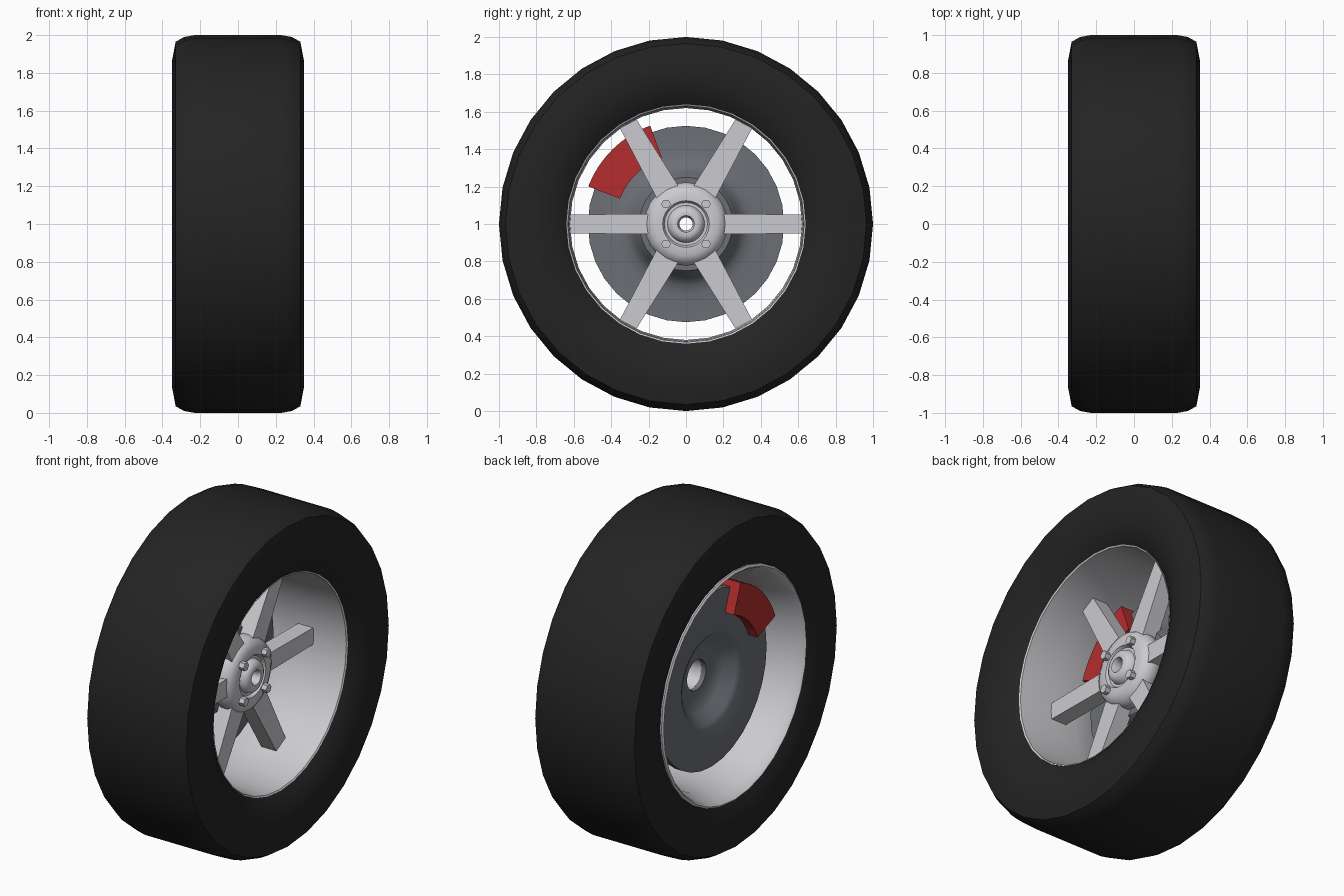
import bpy, bmesh, math
from mathutils import Matrix, Vector

cube = bpy.data.objects.get("Cube")
if cube:
    bpy.data.objects.remove(cube, do_unlink=True)


def material(name, rgb, rough=0.5):
    m = bpy.data.materials.new(name)
    m.use_nodes = True
    m.diffuse_color = (*rgb, 1)
    node = m.node_tree.nodes["Principled BSDF"]
    node.inputs["Base Color"].default_value = (*rgb, 1)
    node.inputs["Roughness"].default_value = rough
    return m


RUBBER = material("black rubber", (0.017, 0.017, 0.017), 0.8)
ALLOY = material("light alloy", (0.6, 0.6, 0.63))
STEEL = material("grey steel", (0.15, 0.16, 0.18))
RED = material("red paint", (0.46, 0.026, 0.028))


def finish(name, bm, mat, smooth=None):
    """Turn a bmesh into an object at axle height."""
    bmesh.ops.recalc_face_normals(bm, faces=bm.faces)
    mesh = bpy.data.meshes.new(name)
    bm.to_mesh(mesh)
    bm.free()
    mesh.materials.append(mat)
    obj = bpy.data.objects.new(name, mesh)
    bpy.context.collection.objects.link(obj)
    obj.location.z = 1
    if smooth:
        bpy.ops.object.select_all(action='DESELECT')
        bpy.context.view_layer.objects.active = obj
        obj.select_set(True)
        bpy.ops.object.shade_smooth_by_angle(angle=math.radians(smooth))
    return obj


def lathe(name, profile, mat, sides=32, smooth=50):
    """Revolve a closed (radius, x) outline round the axle."""
    bm = bmesh.new()
    rings = []
    for i in range(sides):
        a = math.tau * i / sides
        rings.append([bm.verts.new((x, r * math.cos(a), r * math.sin(a)))
                      for r, x in profile])
    n = len(profile)
    for i, ring in enumerate(rings):
        nxt = rings[(i + 1) % sides]
        for j in range(n):
            k = (j + 1) % n
            bm.faces.new((ring[j], ring[k], nxt[k], nxt[j]))
    return finish(name, bm, mat, smooth)


# Tyre with rounded shoulders, closed on the inside
lathe("tyre", [(0.64, 0.28), (0.68, 0.31), (0.76, 0.34), (0.86, 0.35),
               (0.965, 0.33), (0.99, 0.285), (1.0, 0.23),
               (1.0, -0.23), (0.99, -0.285), (0.965, -0.33), (0.86, -0.35),
               (0.76, -0.34), (0.69, -0.31), (0.69, -0.26), (0.66, -0.2),
               (0.65, 0.2)], RUBBER)

# Rim barrel, flaring to a rolled lip at the back
lathe("rim_barrel", [(0.64, 0.285), (0.632, 0.28), (0.626, 0.2), (0.62, 0.05),
                     (0.62, -0.1), (0.632, -0.2), (0.655, -0.27),
                     (0.668, -0.315), (0.68, -0.328), (0.692, -0.32),
                     (0.693, -0.27), (0.662, -0.2), (0.64, -0.1),
                     (0.64, 0.1)], ALLOY)

# Hub with raised centre cap, groove and through hole
lathe("hub", [(0.035, 0.1), (0.045, 0.122), (0.065, 0.125), (0.09, 0.11),
              (0.1, 0.08), (0.115, 0.08), (0.125, 0.098), (0.17, 0.098),
              (0.205, 0.08), (0.223, 0.045), (0.223, 0.0), (0.2, -0.03),
              (0.09, -0.04), (0.085, 0.04), (0.035, 0.06)], ALLOY, 24)

# Brake disc with raised hat on the outside, dished on the inside
lathe("brake_disc", [(0.525, -0.13), (0.38, -0.13), (0.33, -0.12),
                     (0.29, -0.09), (0.27, -0.04), (0.25, -0.015),
                     (0.2, -0.015), (0.09, -0.03), (0.09, -0.07),
                     (0.15, -0.075), (0.21, -0.1), (0.26, -0.155),
                     (0.29, -0.17), (0.525, -0.17)], STEEL)

# Six tapered spokes from hub to rim
for i in range(6):
    bm = bmesh.new()
    bmesh.ops.create_cube(bm, size=1)
    for v in bm.verts:
        outer = v.co.y > 0
        half = 0.05 if outer else 0.068
        if i % 3 == 0 and not outer:
            half = 0.055
        v.co = Vector((0.07 if v.co.x > 0 else -0.03,
                       0.625 if outer else 0.16,
                       math.copysign(half, v.co.z)))
    bm.transform(Matrix.Rotation(math.tau * i / 6, 4, 'X'))
    finish(f"spoke_{i + 1}", bm, ALLOY)

# Four hexagonal wheel bolts
for i in range(4):
    bm = bmesh.new()
    bmesh.ops.create_cone(bm, cap_ends=True, segments=6, radius1=0.026,
                          radius2=0.026, depth=0.06)
    bm.transform(Matrix.Rotation(math.pi / 2, 4, 'Y'))
    a = math.tau * (i + 0.5) / 4
    bm.transform(Matrix.Translation((0.1, 0.151 * math.cos(a),
                                     0.151 * math.sin(a))))
    finish(f"bolt_{i + 1}", bm, ALLOY)

# Caliper: an arc-shaped block straddling the disc
bm = bmesh.new()
steps = 8
sections = []
for i in range(steps + 1):
    a = math.radians(110 + 49 * i / steps)
    sections.append([bm.verts.new((x, r * math.cos(a), r * math.sin(a)))
                     for r, x in ((0.378, -0.07), (0.56, -0.07),
                                  (0.56, -0.23), (0.378, -0.23))])
for s, t in zip(sections, sections[1:]):
    for j in range(4):
        k = (j + 1) % 4
        bm.faces.new((s[j], s[k], t[k], t[j]))
bm.faces.new(sections[0])
bm.faces.new(sections[-1])
finish("brake_caliper", bm, RED, 30)
